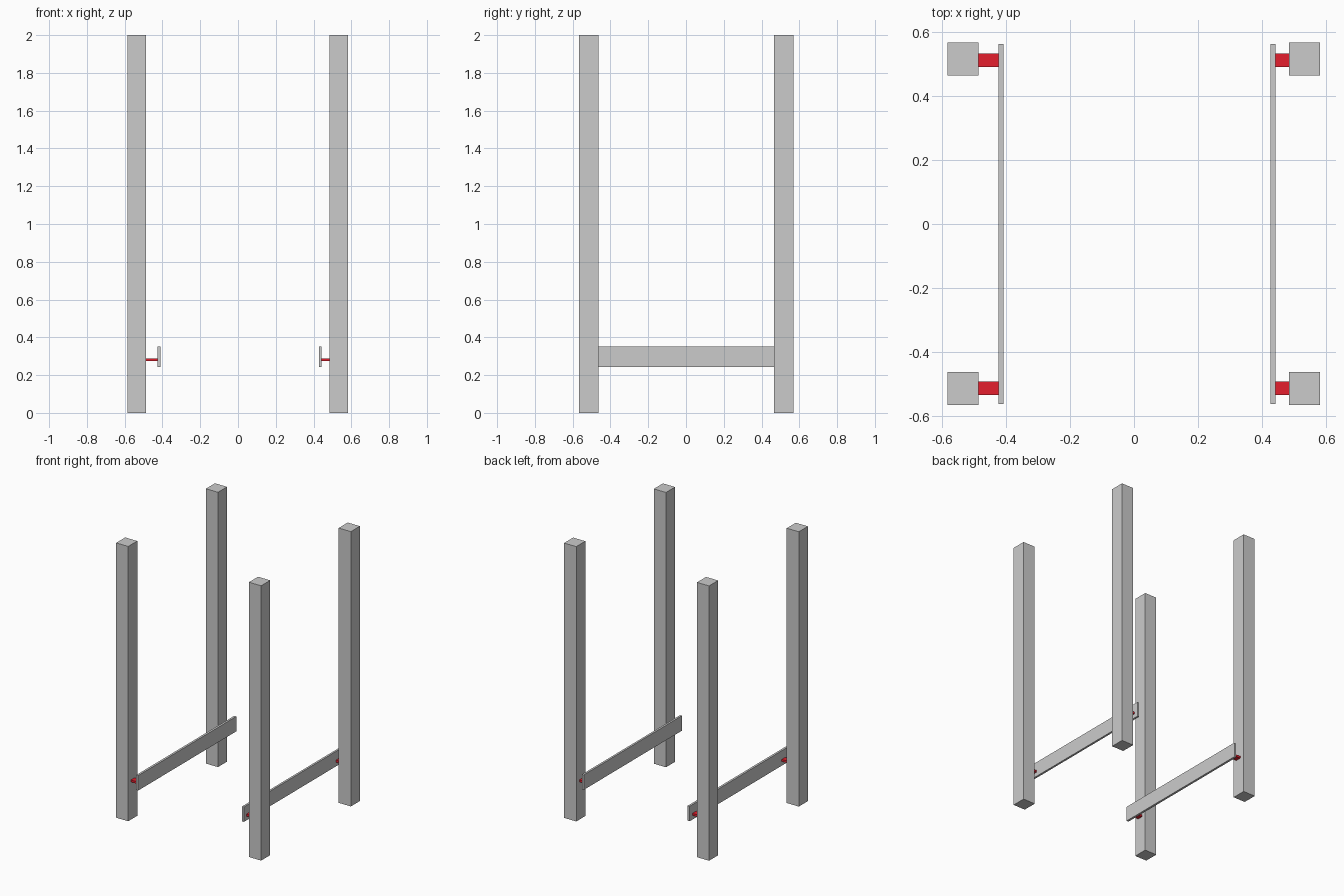
import bpy
import bmesh
from mathutils import Vector

if "Cube" in bpy.data.objects:
    bpy.data.objects.remove(bpy.data.objects["Cube"])

red = bpy.data.materials.new("red")
red.diffuse_color = (0.78, 0.013, 0.026, 1)
red.use_nodes = True
red.node_tree.nodes["Principled BSDF"].inputs["Base Color"].default_value = red.diffuse_color


def box(name, lo, hi, material=None):
    """Axis-aligned box between two corners."""
    lo, hi = Vector(lo), Vector(hi)
    bm = bmesh.new()
    bmesh.ops.create_cube(bm, size=1)
    size = hi - lo
    for v in bm.verts:
        v.co = Vector((v.co.x * size.x, v.co.y * size.y, v.co.z * size.z))
    mesh = bpy.data.meshes.new(name)
    bm.to_mesh(mesh)
    bm.free()
    obj = bpy.data.objects.new(name, mesh)
    obj.location = (lo + hi) / 2
    bpy.context.collection.objects.link(obj)
    if material:
        mesh.materials.append(material)
    return obj


# x ranges per side: post, side rail, and the peg bridging the gap between them
sides = {
    "left": ((-0.584, -0.487), (-0.425, -0.409), (-0.487, -0.425)),
    "right": ((0.485, 0.583), (0.428, 0.443), (0.443, 0.485)),
}
# y ranges per end: post and peg
ends = {
    "front": ((-0.567, -0.463), (-0.536, -0.494)),
    "back": ((0.465, 0.569), (0.492, 0.534)),
}

for side, (post_x, rail_x, peg_x) in sides.items():
    # Thin upright rail running front to back
    box(f"{side}_rail", (rail_x[0], -0.564, 0.243), (rail_x[1], 0.564, 0.352))
    for end, (post_y, peg_y) in ends.items():
        # Tall square post
        box(f"{end}_{side}_post", (post_x[0], post_y[0], 0), (post_x[1], post_y[1], 2))
        # Flat red peg
        box(f"{end}_{side}_peg", (peg_x[0], peg_y[0], 0.274), (peg_x[1], peg_y[1], 0.289), red)
